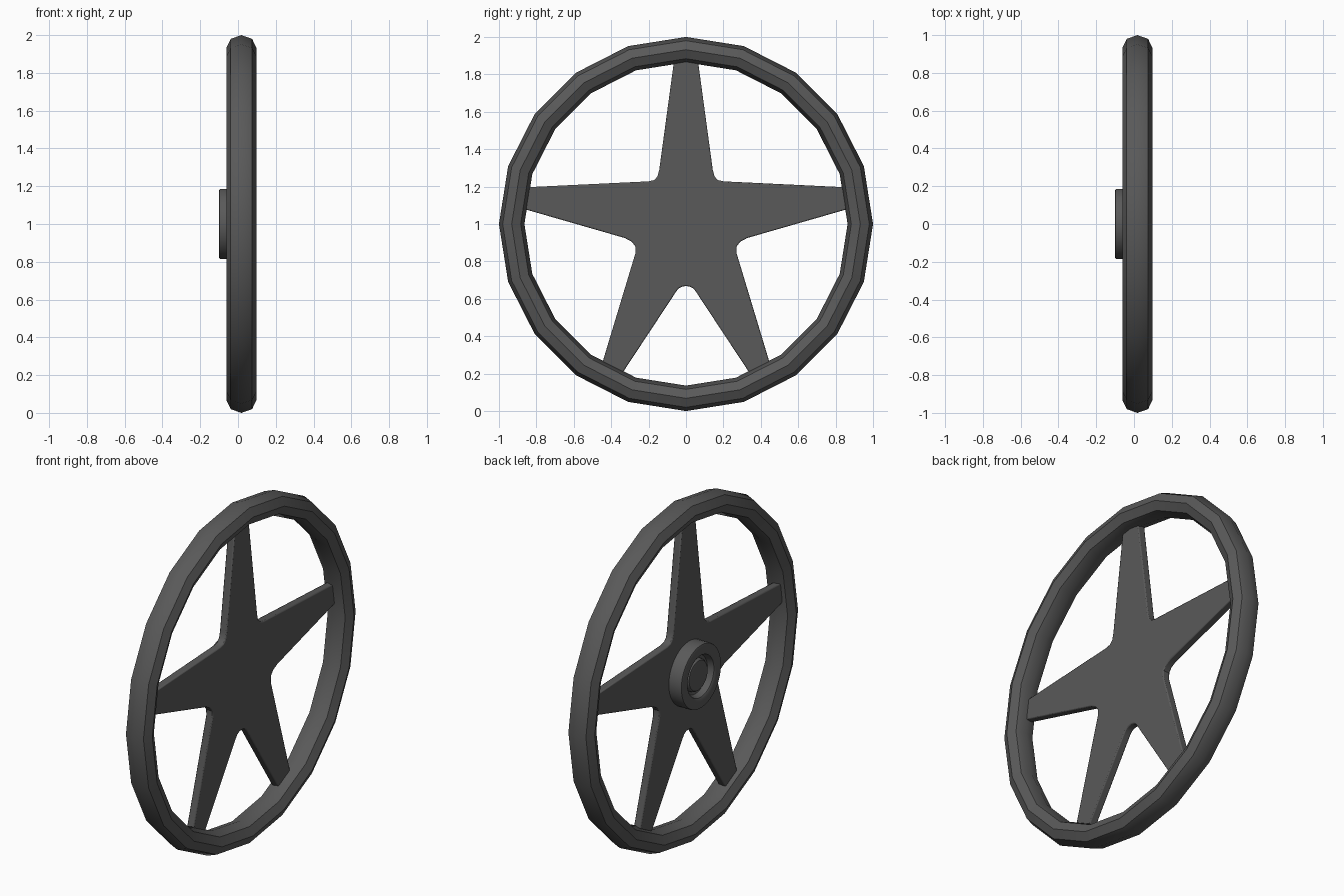
import bpy, math
from math import sin, cos, pi

if "Cube" in bpy.data.objects:
    bpy.data.objects.remove(bpy.data.objects["Cube"])

CZ = 1.0      # wheel centre height

# Dark grey material shared by every part
dark = bpy.data.materials.new("dark_grey")
dark.diffuse_color = (0.1, 0.1, 0.1, 1)
dark.use_nodes = True
dark.node_tree.nodes["Principled BSDF"].inputs["Base Color"].default_value = dark.diffuse_color


def make_object(name, verts, faces, angle=35):
    mesh = bpy.data.meshes.new(name)
    mesh.from_pydata(verts, [], faces)
    mesh.materials.append(dark)
    obj = bpy.data.objects.new(name, mesh)
    bpy.context.collection.objects.link(obj)
    bpy.ops.object.select_all(action='DESELECT')
    obj.select_set(True)
    bpy.context.view_layer.objects.active = obj
    bpy.ops.object.mode_set(mode='EDIT')
    bpy.ops.mesh.select_all(action='SELECT')
    bpy.ops.mesh.normals_make_consistent(inside=False)
    bpy.ops.object.mode_set(mode='OBJECT')
    bpy.ops.object.shade_smooth_by_angle(angle=math.radians(angle))
    return obj


def lathe(name, profile, segs, closed, angle):
    """Spin an (x, radius) profile around the wheel axle."""
    n = len(profile)
    verts = [(x, r * sin(2 * pi * i / segs), CZ + r * cos(2 * pi * i / segs))
             for i in range(segs) for x, r in profile]
    faces = []
    for i in range(segs):
        a, b = i * n, (i + 1) % segs * n
        for j in range(n if closed else n - 1):
            k = (j + 1) % n
            faces.append((a + j, a + k, b + k, b + j))
    if not closed:
        faces.append([i * n for i in range(segs)])
        faces.append([i * n + n - 1 for i in range(segs)])
    return make_object(name, verts, faces, angle)


# Rim: octagonal section, 20 sides, smooth on the outer and inner bands
rim = [(0.018 + 0.08 * cos(k * pi / 4), 0.932 + 0.068 * sin(k * pi / 4))
       for k in range(8)]
lathe("rim", rim, 20, True, 42)

# Spokes: five-armed plate, half outline mirrored
half = [(0.064, 0.872), (0.143, 0.29), (0.152, 0.255), (0.17, 0.235),
        (0.20, 0.228), (0.865, 0.196), (0.865, 0.08), (0.327, -0.075),
        (0.29, -0.095), (0.271, -0.12), (0.27, -0.155), (0.447, -0.741),
        (0.34, -0.797), (0.055, -0.365), (0.04, -0.345), (0.02, -0.334)]
outline = half + [(0, -0.332)] + [(-y, z) for y, z in reversed(half)]
n = len(outline)
verts = [(x, y, CZ + z) for x in (-0.019, 0.026) for y, z in outline]
faces = [list(range(n)), list(range(n, 2 * n))]
faces += [(i, (i + 1) % n, n + (i + 1) % n, n + i) for i in range(n)]
spokes = make_object("spokes", verts, faces)
bevel = spokes.modifiers.new("edge_bevel", 'BEVEL')
bevel.width = 0.006
bevel.segments = 2
bevel.limit_method = 'ANGLE'
bevel.angle_limit = math.radians(50)

# Hub: collar with a recessed ring and a rounded centre button
hub = [(-0.01, 0.186), (-0.093, 0.186), (-0.098, 0.183), (-0.10, 0.178),
       (-0.10, 0.13), (-0.095, 0.122), (-0.06, 0.112), (-0.055, 0.094),
       (-0.072, 0.092), (-0.08, 0.085), (-0.083, 0.07)]
lathe("hub", hub, 40, False, 35)
